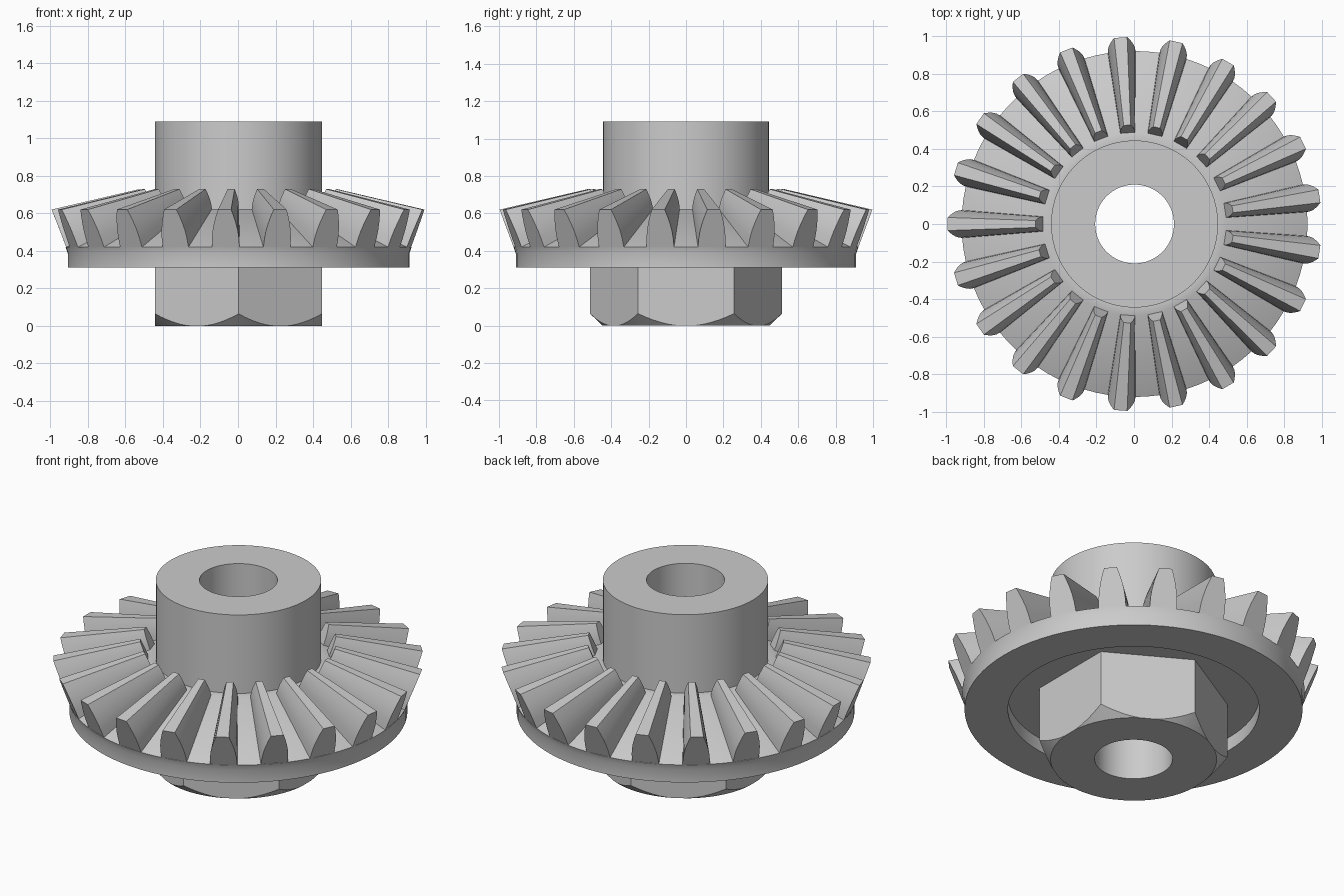
import bpy, bmesh
from math import sin, cos, pi, radians

cube = bpy.data.objects.get("Cube")
if cube:
    bpy.data.objects.remove(cube)

SEG = 84          # sides of the turned parts
TEETH = 21
APEX = 0.852      # height at which all tooth lines meet the axis
AXIS_X = 0.003    # odd tooth count shifts the axis a little

steel = bpy.data.materials.new("grey_steel")
steel.use_nodes = True
steel.diffuse_color = (0.6, 0.6, 0.6, 1)
steel.node_tree.nodes["Principled BSDF"].inputs["Base Color"].default_value = (0.6, 0.6, 0.6, 1)


def finish(bm, name):
    bmesh.ops.recalc_face_normals(bm, faces=bm.faces)
    mesh = bpy.data.meshes.new(name)
    bm.to_mesh(mesh)
    bm.free()
    mesh.materials.append(steel)
    obj = bpy.data.objects.new(name, mesh)
    obj.location.x = AXIS_X
    bpy.context.collection.objects.link(obj)
    return obj


def smooth(obj):
    bpy.ops.object.select_all(action='DESELECT')
    obj.select_set(True)
    bpy.context.view_layer.objects.active = obj
    bpy.ops.object.shade_smooth_by_angle(angle=radians(30))


def lathe(name, profile, closed):
    bm = bmesh.new()
    rings = [[bm.verts.new((r * cos(2 * pi * i / SEG), r * sin(2 * pi * i / SEG), z))
              for i in range(SEG)] for r, z in profile]
    pairs = list(zip(rings, rings[1:]))
    if closed:
        pairs.append((rings[-1], rings[0]))
    for a, b in pairs:
        for i in range(SEG):
            j = (i + 1) % SEG
            bm.faces.new((a[i], a[j], b[j], b[i]))
    return finish(bm, name)


# Gear disc with recessed underside, root cone, hub and bore
body = lathe("gear_body_and_hub", [
    (0.445, 0.39), (0.677, 0.39), (0.677, 0.31), (0.91, 0.31), (0.91, 0.385),
    (0.922, 0.42), (0.488, 0.624), (0.445, 0.624), (0.445, 1.09),
    (0.21, 1.09), (0.21, 0.39)], False)
smooth(body)

# Teeth: a barrel-shaped section that shrinks toward the apex
SECTION = [(0, 0.074), (0.25, 0.072), (0.45, 0.067), (0.65, 0.058),
           (0.85, 0.046), (1, 0.035)]      # height fraction, half width
outline = [(t, -w) for t, w in SECTION] + [(t, w) for t, w in reversed(SECTION)]
bm = bmesh.new()
for k in range(TEETH):
    centre = pi + 2 * pi * k / TEETH
    ends = []
    for scale in (1, 0.53):
        loop = []
        for t, w in outline:
            r = 0.922 + 0.075 * t
            z = 0.42 + 0.2 * t
            a = centre + w / r
            loop.append(bm.verts.new((scale * r * cos(a), scale * r * sin(a),
                                      APEX + scale * (z - APEX))))
        bm.faces.new(loop)
        ends.append(loop)
    big, small = ends
    for i in range(len(outline)):
        j = (i + 1) % len(outline)
        bm.faces.new((big[i], big[j], small[j], small[i]))
smooth(finish(bm, "gear_teeth"))

# Hexagonal boss: prism trimmed by a chamfer cone that also leaves the bore
bm = bmesh.new()
radius = 0.445 / cos(pi / 6)
low = [bm.verts.new((radius * sin(k * pi / 3), radius * cos(k * pi / 3), -0.05)) for k in range(6)]
high = [bm.verts.new((v.co.x, v.co.y, 0.45)) for v in low]
bm.faces.new(low)
bm.faces.new(high)
for k in range(6):
    j = (k + 1) % 6
    bm.faces.new((low[k], low[j], high[j], high[k]))
hexagon = finish(bm, "hex_boss")
trimmer = lathe("boss_trimmer", [(0.21, 0), (0.447, 0), (0.577, 0.125),
                                 (0.577, 0.39), (0.21, 0.39)], True)
trimmer.hide_render = True
mod = hexagon.modifiers.new("trim", 'BOOLEAN')
mod.operation = 'INTERSECT'
mod.solver = 'EXACT'
mod.object = trimmer
bpy.ops.object.select_all(action='DESELECT')
hexagon.select_set(True)
bpy.context.view_layer.objects.active = hexagon
bpy.ops.object.modifier_apply(modifier=mod.name)
bpy.data.objects.remove(trimmer)

# Open the hidden joint face between boss and disc
bm = bmesh.new()
bm.from_mesh(hexagon.data)
hidden = [f for f in bm.faces if all(v.co.z > 0.389 for v in f.verts)]
bmesh.ops.delete(bm, geom=hidden, context='FACES')
bm.to_mesh(hexagon.data)
bm.free()
smooth(hexagon)
